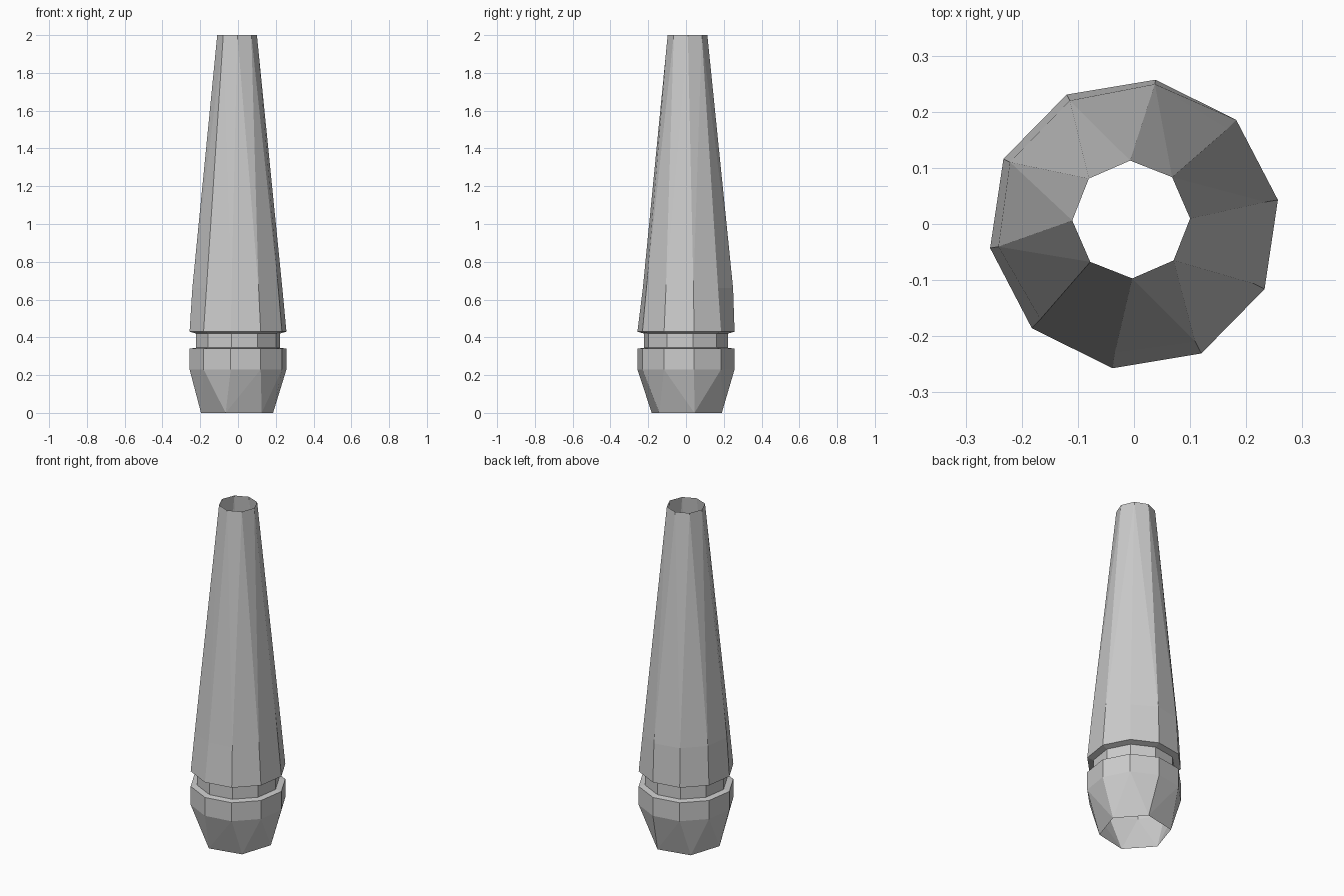
import bpy
import math
from mathutils import Vector

if "Cube" in bpy.data.objects:
    bpy.data.objects.remove(bpy.data.objects["Cube"])


def ring(z, radii, sides, phase, cx=0.0, cy=0.0):
    """Polygon ring; radii is one number or one value per corner."""
    if not isinstance(radii, list):
        radii = [radii] * sides
    pts = []
    for k, r in enumerate(radii):
        a = math.radians(phase + 360 * k / sides)
        pts.append(Vector((cx + r * math.cos(a), cy + r * math.sin(a), z)))
    return pts


def loft(name, rings):
    """Skin stacked rings, which may have different side counts."""
    verts, faces, start = [], [], 0
    for r in rings:
        verts += r
    for lo, up in zip(rings, rings[1:]):
        n, m, base = len(lo), len(up), start + len(lo)
        if n == m:
            for k in range(n):
                q = (k + 1) % n
                faces.append((start + k, start + q, base + q, base + k))
        else:
            # Advance along whichever ring gives the shorter diagonal
            i = j = 0
            while i < n or j < m:
                a, b = lo[i % n], up[j % m]
                d_lo = (lo[(i + 1) % n] - b).length if i < n else 1e9
                d_up = (up[(j + 1) % m] - a).length if j < m else 1e9
                if d_lo < d_up:
                    faces.append((start + i % n, start + (i + 1) % n, base + j % m))
                    i += 1
                else:
                    faces.append((start + i % n, base + (j + 1) % m, base + j % m))
                    j += 1
        start += n
    mesh = bpy.data.meshes.new(name)
    mesh.from_pydata(verts, [], faces)
    mesh.update()
    obj = bpy.data.objects.new(name, mesh)
    bpy.context.collection.objects.link(obj)
    return obj


PHASE = 9.5


def deca(z, r):
    return ring(z, r, 10, PHASE)


# Open six-sided foot widening into a ten-sided collar
loft("base", [ring(0, 0.195, 6, 12, -0.005, 0.004), deca(0.23, 0.26), deca(0.34, 0.26)])

# Recessed band between collar and shaft
loft("neck_groove", [deca(0.34, 0.26), deca(0.345, 0.225), deca(0.42, 0.225), deca(0.43, 0.26)])

# Long taper, slightly uneven low down, to an open eight-sided tip
bend = [0.238, 0.238, 0.252, 0.248, 0.247, 0.245, 0.238, 0.231, 0.236, 0.238]
loft("shaft", [deca(0.43, 0.26), deca(0.66, bend), ring(2, 0.105, 8, 1, -0.005, 0.008)])
